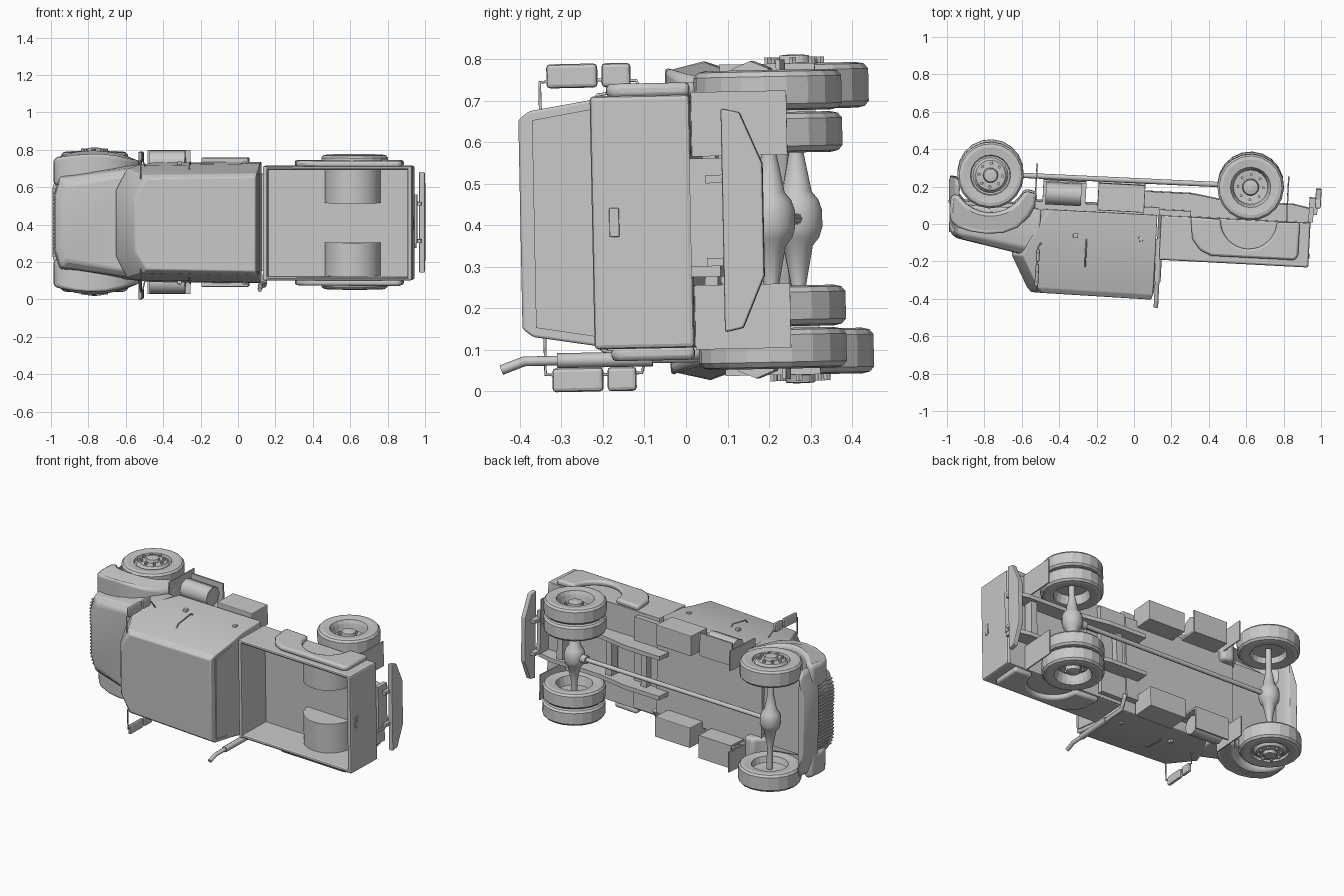
import bpy, bmesh
from math import sin, cos, pi, radians
from mathutils import Matrix

cube = bpy.data.objects.get("Cube")
if cube:
    bpy.data.objects.remove(cube)

paint = bpy.data.materials.new("plain_grey")
paint.use_nodes = True
GREY = (0.58, 0.58, 0.58, 1)
paint.diffuse_color = GREY
paint.node_tree.nodes["Principled BSDF"].inputs["Base Color"].default_value = GREY

# The truck is modelled upright (nose to -x, z up), then laid on its side
LAY = (Matrix.Translation((0, 0, 0.41)) @ Matrix.Rotation(0.02, 4, 'X')
       @ Matrix.Rotation(-0.052, 4, 'Z') @ Matrix.Rotation(pi / 2, 4, 'X'))


def place(name, data, bevel=0, segments=2):
    data.materials.append(paint)
    ob = bpy.data.objects.new(name, data)
    bpy.context.collection.objects.link(ob)
    ob.matrix_world = LAY
    if bevel:
        mod = ob.modifiers.new("bevel", 'BEVEL')
        mod.width, mod.segments, mod.limit_method = bevel, segments, 'ANGLE'
        mod.angle_limit = radians(25)
    return ob


def finish(name, bm, bevel=0, segments=2, smooth=0):
    bmesh.ops.remove_doubles(bm, verts=bm.verts, dist=0.0001)
    bmesh.ops.recalc_face_normals(bm, faces=bm.faces)
    me = bpy.data.meshes.new(name)
    bm.to_mesh(me)
    bm.free()
    ob = place(name, me, bevel, segments)
    if smooth:
        bpy.ops.object.select_all(action='DESELECT')
        ob.select_set(True)
        bpy.context.view_layer.objects.active = ob
        bpy.ops.object.shade_smooth_by_angle(angle=radians(smooth))
    return ob


def skin(bm, rings):
    loops = [[bm.verts.new(p) for p in ring] for ring in rings]
    for a, b in zip(loops, loops[1:]):
        for i in range(len(a)):
            j = (i + 1) % len(a)
            bm.faces.new((a[i], a[j], b[j], b[i]))
    bm.faces.new(loops[0])
    bm.faces.new(loops[-1])


def prism(name, pts, y0, y1, bevel=0, segments=2, smooth=0, curve=0, mid=0):
    """Side profile of (x, z) points extruded across; curve draws the outer side in away from mid."""
    bm = bmesh.new()
    skin(bm, [[(x, y0, z) for x, z in pts],
              [(x, y1 * (1 - curve * (x - mid) ** 2), z) for x, z in pts]])
    return finish(name, bm, bevel, segments, smooth)


def box(name, x, y, z, bevel=0):
    return prism(name, [(x[0], z[0]), (x[1], z[0]), (x[1], z[1]), (x[0], z[1])],
                 y[0], y[1], bevel)


def plate(name, outline, x0, x1, bevel=0):
    """Outline of (y, z) points extruded along the truck."""
    bm = bmesh.new()
    skin(bm, [[(x, y, z) for y, z in outline] for x in (x0, x1)])
    return finish(name, bm, bevel)


def stack(name, levels, bow, bevel, smooth=30):
    """Levels of (front z, back z, front x, back x, front half, back half), bowed nose."""
    bm = bmesh.new()
    rings = []
    for zf, zb, xf, xb, f, b in levels:
        rings.append([(xb, -b, zb), (xf + bow, -f, zf), (xf, -f * 0.6, zf),
                      (xf, f * 0.6, zf), (xf + bow, f, zf), (xb, b, zb)])
    skin(bm, rings)
    return finish(name, bm, bevel, 3, smooth)


def lathe(name, prof, centres, side=1, seg=20, smooth=0):
    """Profile of (radius, y) turned about the cross-truck axis."""
    bm = bmesh.new()
    for cx, cz in centres:
        skin(bm, [[(cx + r * cos(2 * pi * i / seg), side * y, cz + r * sin(2 * pi * i / seg))
                   for i in range(seg)] for r, y in prof])
    return finish(name, bm, smooth=smooth)


def tube(name, pts, r):
    cu = bpy.data.curves.new(name, 'CURVE')
    cu.dimensions, cu.bevel_depth, cu.bevel_resolution = '3D', r, 2
    cu.use_fill_caps = True
    sp = cu.splines.new('POLY')
    sp.points.add(len(pts) - 1)
    for p, q in zip(sp.points, pts):
        p.co = (*q, 1)
    return place(name, cu)


def arc(cx, cz, r, a0, a1, n=12):
    return [(cx + r * cos(radians(a0 + (a1 - a0) * i / n)),
             cz + r * sin(radians(a0 + (a1 - a0) * i / n))) for i in range(n + 1)]


FRONT, REAR = (-0.78, -0.228), (0.612, -0.235)

# Cab, hood and nose
stack("cab", [(-.06, -.06, -.52, .122, .32, .325), (.11, .11, -.61, .122, .305, .318),
              (.194, .194, -.645, .122, .292, .3), (.362, .368, -.555, .12, .262, .272),
              (.389, .394, -.53, .112, .242, .252)], 0.06, 0.006)
stack("hood", [(-.06, -.06, -.975, -.5, .25, .31), (.03, .03, -.982, -.5, .255, .315),
               (.1, .16, -.975, -.5, .235, .3), (.125, .205, -.94, -.5, .2, .27)], 0.03, 0.012)
stack("front_bumper", [(-.205, -.19, -.995, -.95, .27, .29), (-.17, -.17, -1.0, -.94, .31, .33),
                       (-.06, -.06, -.995, -.94, .31, .33)], 0.035, 0.008)
for i in range(21):
    y = -0.2 + 0.02 * i
    nose = -0.987 + max(0, abs(y) - 0.15) * 0.3
    box("grille_bar", (nose, nose + .02), (y - .004, y + .004), (-.05, .09))
plate("rear_window", [(-.275, .21), (.275, .21), (.25, .36), (-.25, .36)], .115, .126)

# Cargo bed: open box with inner wheel housings
box("bed_floor", (.145, .94), (-.3, .3), (-.06, -.04))
box("bed_front_wall", (.142, .165), (-.305, .305), (-.06, .178), 0.006)
box("tailgate", (.915, .942), (-.305, .305), (-.063, .178), 0.01)
box("tailgate_latch_plate", (.94, .947), (-.035, .035), (.112, .136), 0.003)
box("bed_sill", (.13, .3), (-.28, .28), (-.09, -.06))

# Chassis
box("belly_plate", (-.62, .13), (-.26, .26), (-.1, -.055))
box("nose_floor", (-.96, -.6), (-.24, .24), (-.08, -.055))
box("rear_cross_panel", (.93, .955), (-.11, .15), (-.14, -.06))
for x in (.2, .45, .8):
    box("cross_member", (x - .02, x + .02), (-.13, .13), (-.13, -.07))

# Axles and drive shaft
half_axle = [(.018, -.3), (.018, -.16), (.036, -.065), (.052, -.045), (.06, -.02)]
axle = half_axle + [(r, -y) for r, y in reversed(half_axle)]
lathe("front_axle", axle, [FRONT], seg=16, smooth=30)
lathe("rear_axle", axle, [REAR], seg=16, smooth=30)
tube("drive_shaft", [(FRONT[0], 0, FRONT[1]), (REAR[0], 0, REAR[1])], 0.014)
tube("shaft_collar", [(REAR[0] - .09, 0, REAR[1]), (REAR[0], 0, REAR[1])], 0.026)


def tyre(inner, width):
    return [(.105, inner + .006), (.15, inner), (.168, inner + .004), (.178, inner + .016),
            (.178, inner + width - .016), (.168, inner + width - .004),
            (.15, inner + width), (.108, inner + width - .005)]


def bolts(centre, r):
    return [(centre[0] + r * cos(k * pi / 4), centre[1] + r * sin(k * pi / 4)) for k in range(8)]


for s in (1, -1):
    # Wheels: raised front rims, deep dished rear pairs
    lathe("front_wheel", [(.02, .31), (.095, .305)] + tyre(.265, .11) +
          [(.104, .355), (.094, .355), (.08, .374), (.04, .376), (.035, .394), (.015, .396)], [FRONT], s)
    lathe("front_wheel_bolts", [(.009, .36), (.009, .39)], bolts(FRONT, .064), s, 6)
    lathe("rear_outer_wheel", [(.02, .27), (.095, .268)] + tyre(.262, .098) +
          [(.1, .335), (.092, .295), (.045, .29), (.04, .335), (.015, .34)], [REAR], s)
    lathe("rear_wheel_bolts", [(.008, .28), (.008, .308)], bolts(REAR, .068), s, 6)
    lathe("rear_inner_wheel", [(.02, .22), (.092, .22)] + tyre(.16, .098) +
          [(.095, .235), (.02, .235)], [REAR], s)

    # Front fender arch with mud flap
    fender = [(-.985, -.11), (-.99, -.03), (-.98, .03), (-.94, .06), (-.87, .078), (-.79, .085),
              (-.7, .078), (-.62, .045), (-.56, -.02), (-.53, -.08), (-.525, -.14)]
    fender += arc(*FRONT, .2, 22, 146)
    prism("front_fender", fender, s * .2, s * .378, 0.024, 3, 35, 2.2, FRONT[0])
    box("front_mud_flap", (-.537, -.53), (s * .25, s * .375), (-.29, -.06))

    # Bed side, step fender, wheel housing, rear mud flap, frame rail
    box("bed_side", (.142, .942), (s * .285, s * .305), (-.06, .178), 0.01)
    flare = [(.885, -.06), (.885, .12), (.865, .142), (.42, .142), (.36, .115), (.315, .06), (.3, -.06)]
    flare += arc(.612, -.055, .15, 180, 0, 16)
    prism("bed_fender", flare, s * .3, s * .334, 0.012, 2, 35)
    prism("wheel_housing", arc(.612, -.055, .15, 0, 180, 16), s * .105, s * .29, 0, 2, 30)
    box("rear_mud_flap", (.81, .817), (s * .155, s * .31), (-.29, -.06))
    rail = [(.05, -.06), (.95, -.06), (.95, -.13), (.85, -.15), (.5, -.15), (.3, -.18), (.05, -.18)]
    prism("frame_rail", rail, s * .11, s * .135)

    # Fuel tank over a guard plate, and battery box, under the cab
    box("tank_guard", (-.495, -.265), (s * .255, s * .385), (-.22, -.21))
    box("tank_bracket", (-.495, -.265), (s * .245, s * .257), (-.22, -.06))
    tube("fuel_tank", [(-.48, s * .322, -.147), (-.29, s * .322, -.147)], 0.06)
    box("battery_box", (-.2, .05), (s * .22, s * .345), (-.216, -.07), 0.004)

    # Mirrors on a bent arm, sitting slightly low on both sides
    inner, outer = s * .337 - .011, s * .395 - .011
    for label, z in (("large_mirror", (.233, .356)), ("small_mirror", (.153, .223))):
        box(label, (-.515, -.495), (inner, outer), z, 0.009)
    tube("mirror_arm", [(-.5, s * .24, .372), (-.5, s * .352 - .011, .372),
                        (-.505, s * .357 - .011, .3), (-.505, s * .352 - .011, .14),
                        (-.49, s * .3, .12)], 0.004)

    # Door hardware
    tube("grab_rail", [(-.25, s * .3, .08), (-.25, s * .325, .1), (-.25, s * .308, .22),
                       (-.25, s * .28, .24)], 0.004)
    for x in (-.31, .04):
        box("door_handle", (x - .012, x + .012), (s * .3, s * .328), (.06, .085), 0.004)

    # Rear tail brackets
    box("bumper_bracket", (.93, .975), (s * .09, s * .11), (-.19, -.1))

# Rear bumper, tapering downwards
plate("rear_bumper", [(-.27, -.14), (.27, -.14), (.26, -.185), (.135, -.238),
                      (-.135, -.238), (-.26, -.185)], .962, .992, 0.005)

# Exhaust stack behind the cab on the right
tube("exhaust_pipe", [(.14, -.25, -.1), (.14, -.33, -.06), (.14, -.33, .39), (.14, -.35, .445)], 0.012)
tube("exhaust_muffler", [(.14, -.33, .08), (.14, -.33, .31)], 0.018)
